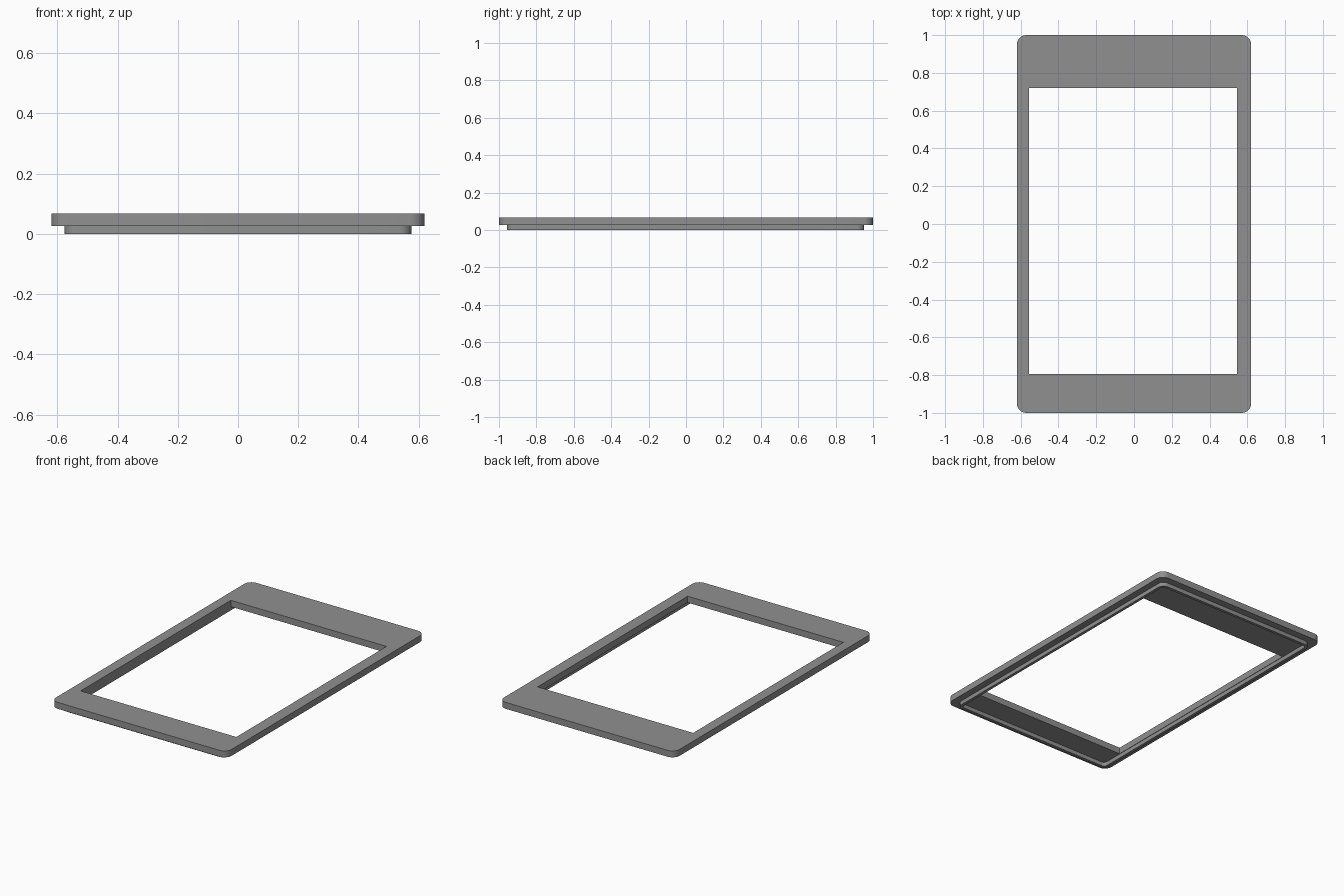
import bpy
import bmesh
import math

if "Cube" in bpy.data.objects:
    bpy.data.objects.remove(bpy.data.objects["Cube"])

grey = bpy.data.materials.new("mid grey")
grey.diffuse_color = (0.28, 0.28, 0.28, 1)
grey.use_nodes = True
grey.node_tree.nodes["Principled BSDF"].inputs["Base Color"].default_value = grey.diffuse_color


def outline(x0, x1, y0, y1, radius=0.0, steps=8):
    """Counter-clockwise rectangle, optionally with rounded corners."""
    if radius == 0:
        return [(x1, y1), (x0, y1), (x0, y0), (x1, y0)]
    centres = [(x1 - radius, y1 - radius), (x0 + radius, y1 - radius),
               (x0 + radius, y0 + radius), (x1 - radius, y0 + radius)]
    points = []
    for corner, (cx, cy) in enumerate(centres):
        for i in range(steps + 1):
            a = math.pi / 2 * (corner + i / steps)
            points.append((cx + radius * math.cos(a), cy + radius * math.sin(a)))
    return points


def ring(name, outer, inner, z0, z1):
    """Flat plate between two outlines, extruded from z0 to z1."""
    bm = bmesh.new()
    edges = []
    for loop in (outer, inner):
        verts = [bm.verts.new((x, y, z0)) for x, y in loop]
        edges += [bm.edges.new((v, verts[i - 1])) for i, v in enumerate(verts)]
    bmesh.ops.triangle_fill(bm, use_beauty=True, use_dissolve=False,
                            edges=edges, normal=(0, 0, 1))
    result = bmesh.ops.extrude_face_region(bm, geom=bm.faces[:])
    top = [v for v in result["geom"] if isinstance(v, bmesh.types.BMVert)]
    bmesh.ops.translate(bm, verts=top, vec=(0, 0, z1 - z0))
    bmesh.ops.recalc_face_normals(bm, faces=bm.faces[:])
    mesh = bpy.data.meshes.new(name)
    bm.to_mesh(mesh)
    bm.free()
    mesh.materials.append(grey)
    obj = bpy.data.objects.new(name, mesh)
    bpy.context.collection.objects.link(obj)
    bpy.context.view_layer.objects.active = obj
    obj.select_set(True)
    bpy.ops.object.shade_smooth_by_angle(angle=math.radians(30))
    obj.select_set(False)


# Bezel plate with the offset window opening
ring("bezel_plate",
     outline(-0.62, 0.62, -1.0, 1.0, 0.05),
     outline(-0.555, 0.545, -0.795, 0.72),
     0.026, 0.067)

# Thin locating lip under the plate
ring("locating_lip",
     outline(-0.576, 0.576, -0.957, 0.953, 0.04),
     outline(-0.558, 0.558, -0.939, 0.935, 0.022),
     0.0, 0.026)
